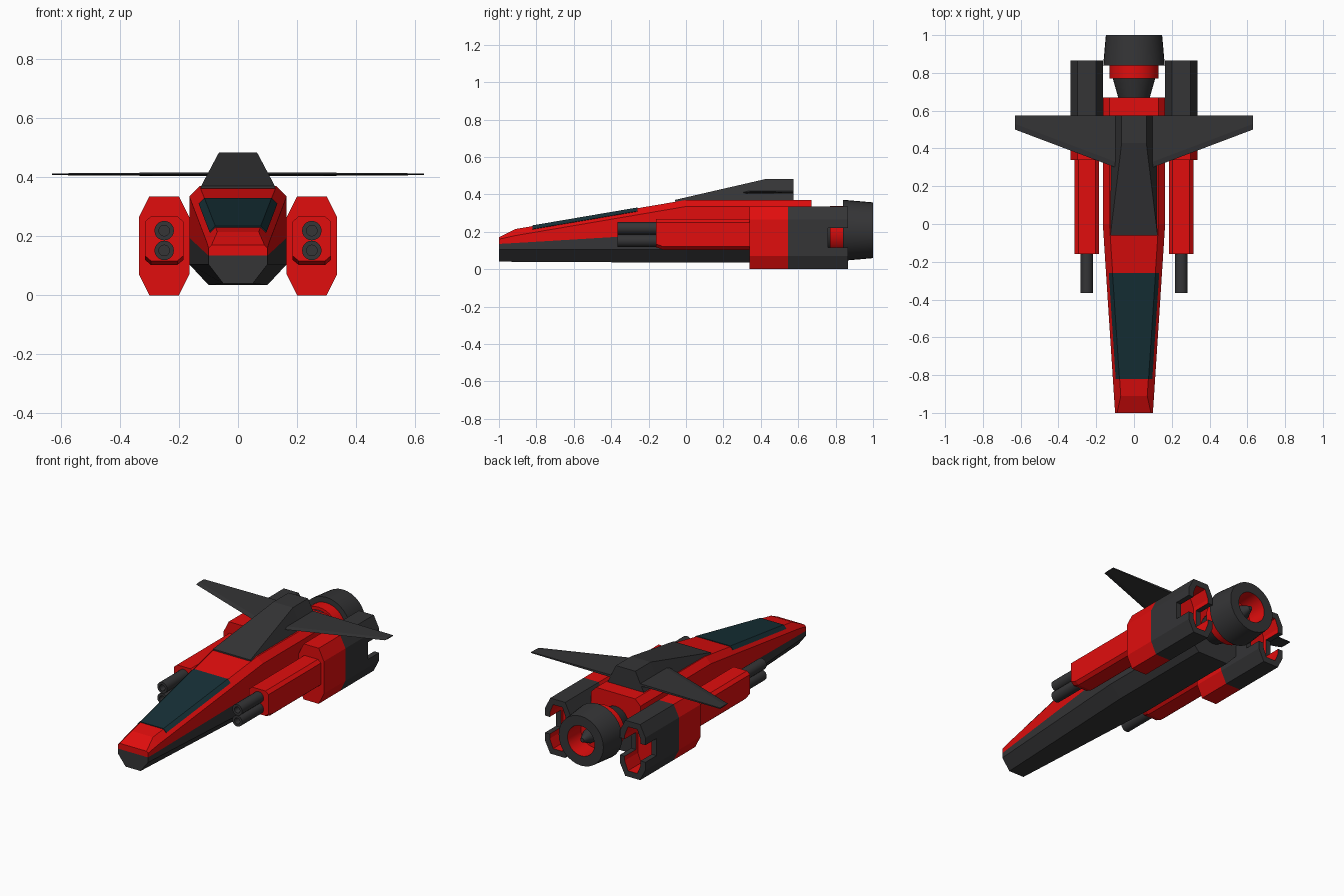
import bpy, bmesh, math

if "Cube" in bpy.data.objects:
    bpy.data.objects.remove(bpy.data.objects["Cube"])


def material(name, rgb):
    m = bpy.data.materials.new(name)
    m.diffuse_color = (*rgb, 1)
    m.use_nodes = True
    m.node_tree.nodes["Principled BSDF"].inputs["Base Color"].default_value = m.diffuse_color
    return m


RED = material("red_paint", (0.75, 0.004, 0.004))
DARK = material("dark_metal", (0.035, 0.035, 0.037))
GLASS = material("canopy_glass", (0.008, 0.03, 0.038))


def loft(name, rings, mats, closed=True, bands=None, smooth=False, mirror=False):
    """Skin a list of rings; bands gives a material index per band plus the end cap."""
    bm = bmesh.new()
    rows = [[bm.verts.new(p) for p in r] for r in rings]
    n = len(rows[0])
    bands = bands or [0] * len(rows)
    for k, (a, b) in enumerate(zip(rows, rows[1:])):
        for i in range(n if closed else n - 1):
            j = (i + 1) % n
            bm.faces.new((a[i], a[j], b[j], b[i])).material_index = bands[k]
    bm.faces.new(rows[0][::-1])
    bm.faces.new(rows[-1]).material_index = bands[-1]
    bmesh.ops.recalc_face_normals(bm, faces=bm.faces)
    me = bpy.data.meshes.new(name)
    bm.to_mesh(me)
    bm.free()
    for m in mats:
        me.materials.append(m)
    if smooth:
        me.shade_smooth()
        me.set_sharp_from_angle(angle=math.radians(30))
    ob = bpy.data.objects.new(name, me)
    bpy.context.collection.objects.link(ob)
    if mirror:
        ob.modifiers.new("Mirror", 'MIRROR')
    return ob


def sym(y, half):
    """Mirror a half profile of (x, z) points into a full section at y."""
    return [(x, y, z) for x, z in half] + [(-x, y, z) for x, z in reversed(half)]


def circle(r, y, x=0, z=0, n=32):
    return [(x + r * math.cos(2 * math.pi * i / n), y,
             z + r * math.sin(2 * math.pi * i / n)) for i in range(n)]


def octagon(y, x0, x1, z0, z1, cx, cz):
    """Chamfered rectangle section."""
    return [(x, y, z) for x, z in (
        (x0 + cx, z0), (x1 - cx, z0), (x1, z0 + cz), (x1, z1 - cz),
        (x1 - cx, z1), (x0 + cx, z1), (x0, z1 - cz), (x0, z0 + cz))]


def lerp(a, b, t):
    return a + (b - a) * t


# Hull: dark keel below, red shell above
loft("lower_hull", [
    sym(-1.0, [(0.10, 0.135), (0.10, 0.105), (0.05, 0.04)]),
    sym(0.0, [(0.165, 0.195), (0.165, 0.105), (0.10, 0.035)]),
    sym(0.67, [(0.165, 0.195), (0.165, 0.105), (0.10, 0.035)])], [DARK], closed=False)

nose = [(0.106, 0.18), (0.07, 0.215)]
mid = [(0.165, 0.335), (0.13, 0.37)]
loft("upper_hull", [
    sym(-1.0, [(0.10, 0.135), (0.10, 0.16), (0.09, 0.17)]),
    sym(-0.91, [(0.106, 0.14)] + nose),
    sym(0.0, [(0.165, 0.195)] + mid),
    sym(0.67, [(0.165, 0.195)] + mid)], [RED], closed=False)


# Canopy glass hugging the sloped top of the hull
def canopy_ring(y):
    t = (y + 0.91) / 0.91
    (xo, zo), (xi, zi) = [(lerp(a[0], b[0], t), lerp(a[1], b[1], t))
                          for a, b in zip(nose, mid)]
    xm, zm = (xo + xi) / 2, (zo + zi) / 2
    return sym(y, [(xm - 0.015, zm - 0.01), (xm + 0.003, zm + 0.002), (xi + 0.001, zi + 0.004)])


loft("canopy", [canopy_ring(-0.82), canopy_ring(-0.26)], [GLASS])

# Dorsal spine and wings
loft("dorsal_spine", [
    sym(-0.06, [(0.125, 0.362), (0.125, 0.37)]),
    sym(0.43, [(0.125, 0.362), (0.065, 0.483)]),
    sym(0.575, [(0.125, 0.362), (0.065, 0.483)])], [DARK])
loft("wing", [
    [(x, y0, 0.41), (x, y0 + 0.03, 0.41 + h), (x, 0.575, 0.41 + h),
     (x, 0.575, 0.41 - h), (x, y0 + 0.03, 0.41 - h)]
    for x, y0, h in ((0.06, 0.285, 0.007), (0.63, 0.50, 0.003))], [DARK], mirror=True)

# Side pods: red collar and cannon housing
POD = (0.165, 0.335, 0.0, 0.335, 0.035, 0.07)
INNER = (0.197, 0.303, 0.035, 0.30, 0.022, 0.055)
loft("pod_collar", [octagon(y, *POD) for y in (0.34, 0.545)], [RED], mirror=True)
loft("cannon_housing", [
    octagon(-0.16, 0.185, 0.315, 0.117, 0.267, 0.02, 0.017),
    octagon(-0.12, 0.185, 0.315, 0.103, 0.267, 0.02, 0.017),
    octagon(0.35, 0.185, 0.315, 0.103, 0.267, 0.02, 0.017)], [RED], mirror=True)

# Hollow rear pod with a slot cut through both side walls
pod = loft("pod_exhaust", [
    octagon(0.545, *POD), octagon(0.865, *POD),
    octagon(0.865, *INNER), octagon(0.74, *INNER)],
    [DARK, RED], bands=[0, 0, 1, 1])
cutter = loft("slot_cutter", [
    [(x, y, z) for x, z in ((0.1, 0.117), (0.4, 0.117), (0.4, 0.22), (0.1, 0.22))]
    for y in (0.76, 0.95)], [DARK])
cutter.hide_render = True
cutter.hide_viewport = True
cut = pod.modifiers.new("Slot", 'BOOLEAN')
cut.operation = 'DIFFERENCE'
cut.solver = 'EXACT'
cut.object = cutter
pod.modifiers.new("Mirror", 'MIRROR')

# Twin cannon barrels with bored muzzles
for label, z in (("upper", 0.219), ("lower", 0.152)):
    loft(label + "_barrel", [circle(r, y, 0.25, z, 20) for r, y in (
        (0.033, -0.14), (0.033, -0.365), (0.018, -0.365), (0.018, -0.31))],
        [DARK], smooth=True, mirror=True)

# Main engine: neck, red ring, nozzle and spike
CZ = 0.208
loft("engine_neck", [circle(r, y, 0, CZ) for r, y in ((0.075, 0.64), (0.115, 0.78))],
     [DARK], smooth=True)
loft("engine_ring", [circle(0.13, y, 0, CZ) for y in (0.77, 0.85)], [RED], smooth=True)
loft("engine_nozzle", [circle(r, y, 0, CZ) for r, y in (
    (0.163, 0.84), (0.149, 1.0), (0.09, 1.0), (0.085, 0.88))],
    [DARK, RED], bands=[0, 0, 1, 1], smooth=True)
loft("engine_spike", [circle(r, y, 0, CZ) for r, y in (
    (0.045, 0.87), (0.04, 0.93), (0.012, 0.99))], [DARK], smooth=True)
